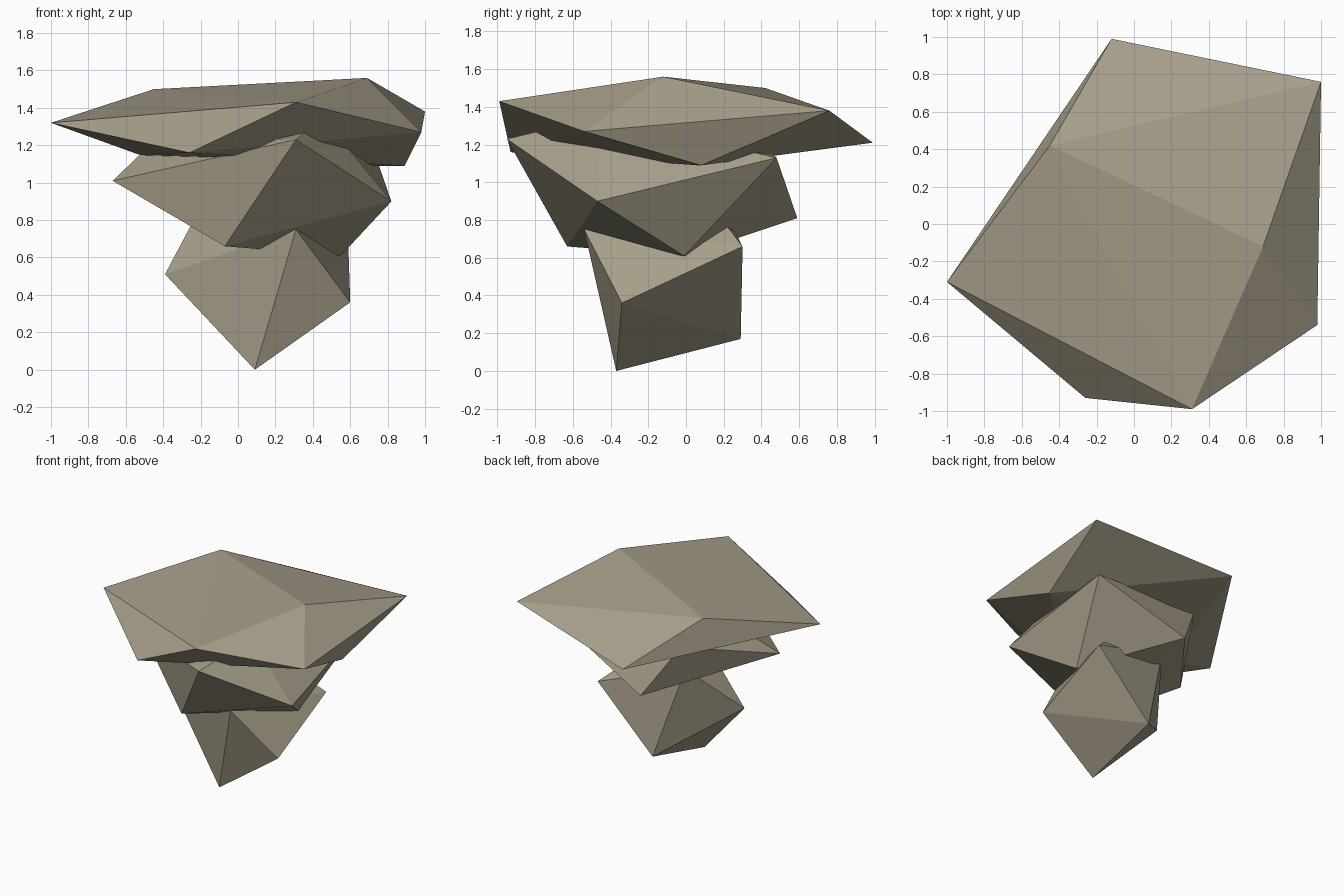
import bpy, bmesh

stone = bpy.data.materials.new("warm grey stone")
stone.diffuse_color = (0.38, 0.34, 0.25, 1)


def rock(name, corners):
    """Faceted boulder: the convex hull around a few corner points."""
    bm = bmesh.new()
    for c in corners:
        bm.verts.new(c)
    res = bmesh.ops.convex_hull(bm, input=bm.verts[:])
    loose = [v for v in bm.verts if not v.link_faces]
    bmesh.ops.delete(bm, geom=loose, context='VERTS')
    bmesh.ops.recalc_face_normals(bm, faces=bm.faces[:])
    mesh = bpy.data.meshes.new(name)
    bm.to_mesh(mesh)
    bm.free()
    mesh.materials.append(stone)
    obj = bpy.data.objects.new(name, mesh)
    bpy.context.collection.objects.link(obj)
    return obj


# Small boulder standing on its tip
rock("bottom_rock", [
    (0.09, -0.37, 0.0), (0.10, 0.29, 0.17),                        # underside
    (0.60, -0.34, 0.36), (-0.39, -0.20, 0.51),                     # sides
    (0.31, -0.54, 0.75), (0.59, 0.30, 0.66),                       # shoulders
    (-0.12, 0.18, 0.90), (-0.20, -0.12, 0.87), (0.30, 0.10, 0.92), # buried top
])

# Tilted middle boulder
rock("middle_rock", [
    (-0.07, -0.63, 0.66), (0.55, -0.01, 0.61), (0.00, 0.59, 0.81), # underside
    (-0.67, -0.26, 1.01), (0.82, -0.47, 0.90),                     # sides
    (0.31, -0.95, 1.23), (0.74, 0.48, 1.13),                       # shoulders
    (-0.24, 0.41, 1.20), (-0.42, -0.05, 1.25), (0.45, -0.45, 1.35),# buried top
])

# Wide flat capstone
rock("top_rock", [
    (-1.0, -0.31, 1.32), (0.31, -0.99, 1.43), (0.98, -0.54, 1.27), # rim
    (1.0, 0.76, 1.38), (-0.12, 0.99, 1.21), (-0.26, -0.93, 1.16),
    (-0.45, 0.42, 1.50), (0.69, -0.12, 1.56),                      # crown
    (0.89, 0.08, 1.09), (-0.53, -0.20, 1.15), (0.10, 0.0, 1.09),   # underside
])
